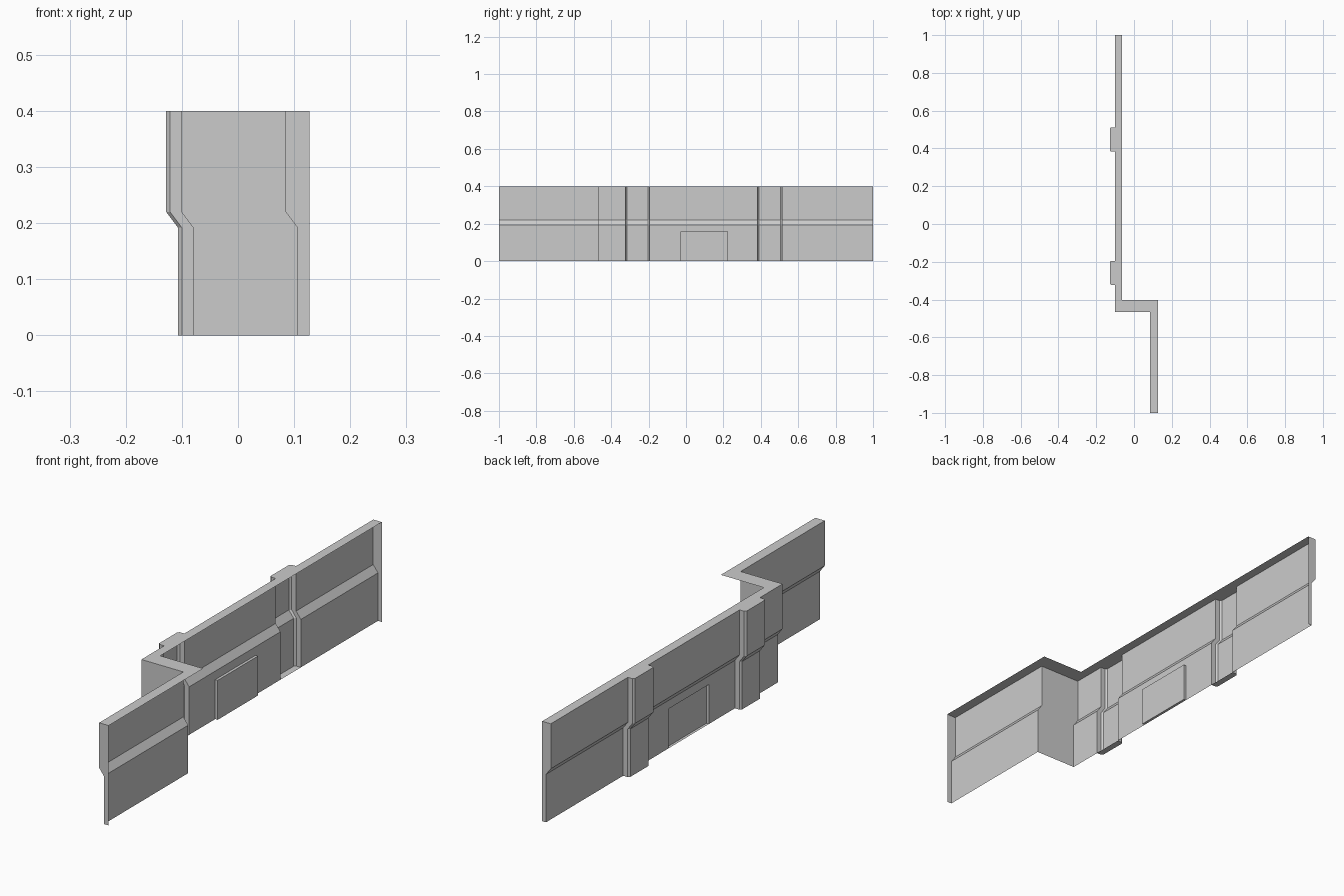
import bpy

if "Cube" in bpy.data.objects:
    bpy.data.objects.remove(bpy.data.objects["Cube"])

H = 0.4
STEP = 0.021                     # lower part of the wall sits back by this much
WX, FX = -0.101, 0.085           # outer face of the main wall / front wall
JOG = -0.467                     # y of the jog
ROWS = [(0, STEP), (0.158, STEP), (0.192, STEP), (0.22, 0), (H, 0)]


def make(name, verts, faces):
    me = bpy.data.meshes.new(name)
    me.from_pydata(verts, [], faces)
    me.update()
    ob = bpy.data.objects.new(name, me)
    bpy.context.collection.objects.link(ob)
    return ob


def strip(name, path, rows=ROWS, skip=(), bottom=False):
    """Sweep a plan path (running towards -y) up the stepped rows."""
    n = len(path)
    verts = [(x + dx, y, z) for z, dx in rows for x, y in path]
    faces = [(r * n + i, r * n + i + 1, (r + 1) * n + i + 1, (r + 1) * n + i)
             for r in range(len(rows) - 1) for i in range(n - 1)
             if (r, i) not in skip]
    if bottom:
        faces.append(tuple(range(n))[::-1])
    return make(name, verts, faces)


def pillar_path(y0, y1, c=0.007, out=0.027):
    x = WX - out
    return [(WX, y1), (x + c, y1), (x, y1 - c), (x, y0 + c), (x + c, y0), (WX, y0)]


rows = [ROWS[0]] + ROWS[2:]
pa, pb = pillar_path(0.383, 0.512), pillar_path(-0.323, -0.195)
D0, D1, DZ, DX = -0.03, 0.225, 0.158, 0.011

# Outer wall panels
strip("back_wall_panel", [(WX, 1), pa[0]], rows)
strip("middle_wall_panel", [pa[-1], (WX, D1), (WX, D0), pb[0]], skip={(0, 1)})
strip("jog_wall_panel", [pb[-1], (WX, JOG), (FX, JOG)], rows)
strip("front_wall_panel", [(FX, JOG), (FX, -1)], rows)

# Chamfered pillars with closed feet
strip("back_pillar", pa, rows, bottom=True)
strip("front_pillar", pb, rows, bottom=True)

# Shallow recessed hatch: 0-3 rim, 4-7 sunken panel
x = WX + STEP
hatch = [(xx, y, z) for xx in (x, x + DX)
         for y, z in ((D1, 0), (D0, 0), (D0, DZ), (D1, DZ))]
make("recessed_hatch", hatch,
     [(4, 5, 6, 7)] + [(i, (i + 1) % 4, (i + 1) % 4 + 4, i + 4) for i in range(4)])

# Top cap following the whole plan outline
outline = [(WX, 1)] + pa + pb + [(WX, JOG), (FX, JOG), (FX, -1),
                                 (0.127, -1), (0.127, -0.402), (-0.063, -0.402), (-0.063, 1)]
make("wall_top", [(px, py, H) for px, py in outline], [tuple(range(len(outline)))])

# End caps with the stepped profile
for name, y, xo, xi in (("back_end_cap", 1, WX, -0.063), ("front_end_cap", -1, FX, 0.127)):
    prof = [(xo + dx, y, z) for z, dx in rows] + [(xi, y, H), (xi, y, 0)]
    order = range(len(prof))
    make(name, prof, [tuple(order) if y > 0 else tuple(reversed(order))])
